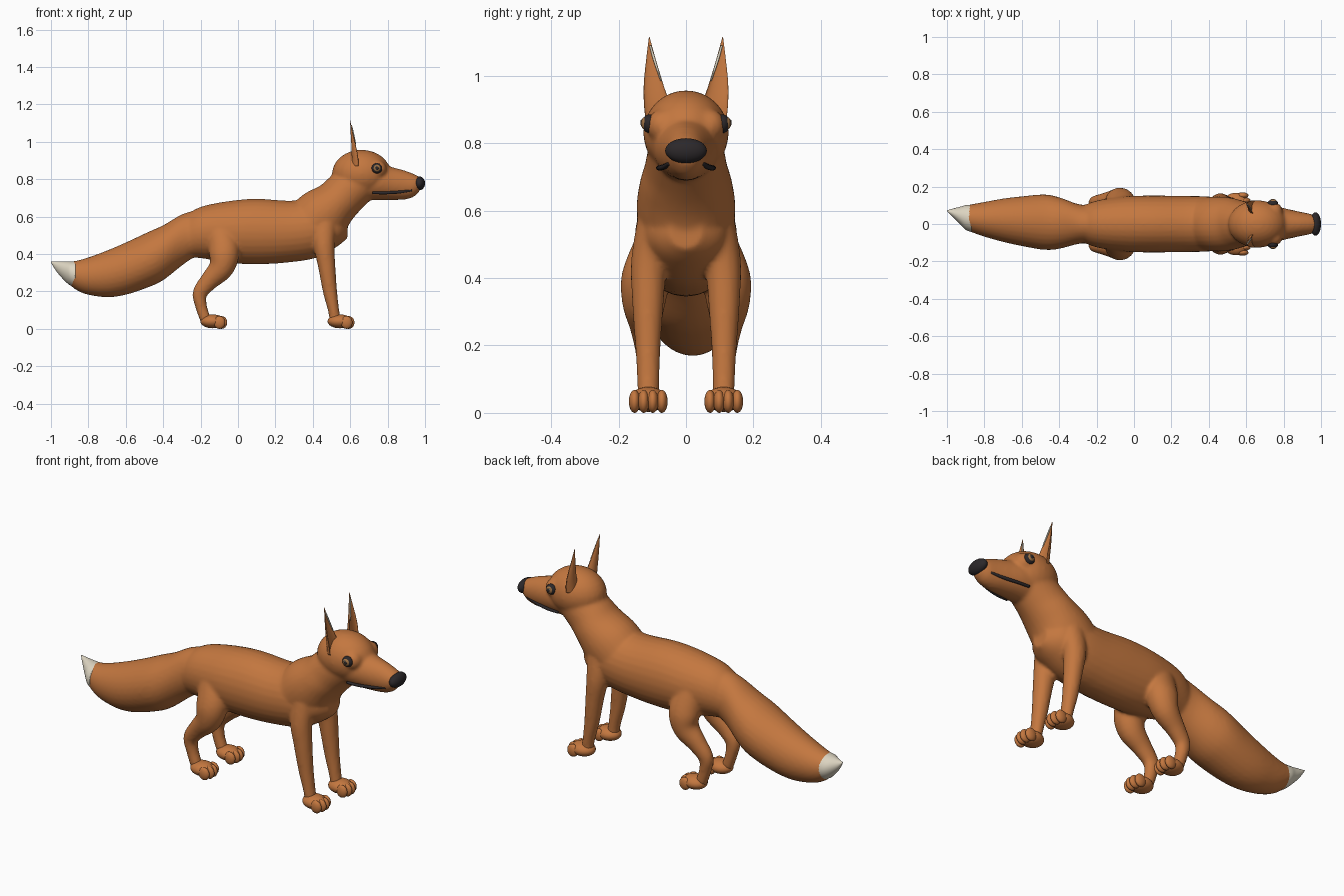
import bpy, bmesh, math
from mathutils import Vector, Matrix

cube = bpy.data.objects.get("Cube")
if cube:
    bpy.data.objects.remove(cube, do_unlink=True)


def material(name, rgb):
    m = bpy.data.materials.new(name)
    m.use_nodes = True
    m.diffuse_color = (*rgb, 1)
    bsdf = next(n for n in m.node_tree.nodes if n.type == 'BSDF_PRINCIPLED')
    bsdf.inputs["Base Color"].default_value = (*rgb, 1)
    return m


FUR = material("orange fur", (0.55, 0.185, 0.05))
CREAM = material("cream", (0.74, 0.68, 0.55))
BLACK = material("soft black", (0.025, 0.021, 0.023))
AMBER = material("amber iris", (0.35, 0.17, 0.06))


def spline(p0, p1, p2, p3, t):
    """Catmull-Rom point between p1 and p2."""
    return 0.5 * (2 * p1 + (p2 - p0) * t + (2 * p0 - 5 * p1 + 4 * p2 - p3) * t * t
                  + (3 * p1 - p0 - 3 * p2 + p3) * t ** 3)


def loft(bm, points, side=1, upright=False, scoop=1, steps=5, sides=28):
    """Sweep ellipses along points of (x, y, z, half width, half height)."""
    pts = [(Vector((x, y * side, z)), Vector((w, h, 0))) for x, y, z, w, h in points]
    path = []
    for i in range(len(pts) - 1):
        quad = [pts[max(0, min(len(pts) - 1, i + k))] for k in (-1, 0, 1, 2)]
        for s in range(steps + (i == len(pts) - 2)):
            path.append([spline(*[q[j] for q in quad], s / steps) for j in (0, 1)])
    across, rings = Vector((0, 1, 0)), []
    for i, (c, r) in enumerate(path):
        along = path[min(i + 1, len(path) - 1)][0] - path[max(i - 1, 0)][0]
        up = Vector((0, 0, 1)) if upright else across.cross(along).normalized()
        ring = []
        for k in range(sides):
            a = math.tau * k / sides
            lift = math.sin(a) * (scoop if math.sin(a) > 0 else 1)
            ring.append(bm.verts.new(c + across * math.cos(a) * r.x + up * lift * r.y))
        rings.append(ring)
    for a, b in zip(rings, rings[1:]):
        for k in range(sides):
            n = (k + 1) % sides
            bm.faces.new((a[k], a[n], b[n], b[k]))
    bm.faces.new(rings[0][::-1])
    bm.faces.new(rings[-1])


def ball(bm, centre, radii, side=1):
    x, y, z = centre
    bmesh.ops.create_uvsphere(bm, u_segments=28, v_segments=16, radius=1,
                              matrix=Matrix.Translation((x, y * side, z)) @ Matrix.Diagonal((*radii, 1)))


def finish(name, bm, mat):
    bmesh.ops.recalc_face_normals(bm, faces=bm.faces)
    mesh = bpy.data.meshes.new(name)
    bm.to_mesh(mesh)
    bm.free()
    mesh.materials.append(mat)
    for p in mesh.polygons:
        p.use_smooth = True
    ob = bpy.data.objects.new(name, mesh)
    bpy.context.collection.objects.link(ob)
    return ob


# Body: overlapping torso, neck, head, tail and legs fused into one skin
bm = bmesh.new()
loft(bm, [(-.29, 0, .49, .09, .11), (-.2, 0, .515, .125, .137), (-.05, 0, .518, .148, .165),
          (.1, 0, .52, .152, .175), (.27, 0, .52, .15, .165), (.42, 0, .535, .145, .155),
          (.53, 0, .54, .115, .10), (.585, 0, .535, .05, .05)], upright=True)
loft(bm, [(.36, 0, .52, .14, .15), (.45, 0, .605, .147, .152), (.525, 0, .675, .138, .125),
          (.58, 0, .73, .122, .12), (.66, 0, .80, .11, .115)])
ball(bm, (.66, 0, .83), (.157, .127, .127))
loft(bm, [(.67, 0, .79, .10, .105), (.75, 0, .787, .096, .098), (.83, 0, .776, .078, .087),
          (.89, 0, .769, .065, .078), (.94, 0, .767, .055, .061), (.972, 0, .775, .042, .037)],
     upright=True)
loft(bm, [(-.22, 0, .515, .10, .12), (-.3, 0, .475, .107, .137), (-.4, .005, .407, .138, .147),
          (-.48, .01, .37, .148, .148), (-.6, .015, .322, .133, .14), (-.7, .02, .294, .116, .125),
          (-.8, .025, .282, .093, .10), (-.86, .03, .285, .077, .08), (-.9, .035, .297, .064, .062)],
     upright=True)
for s in (1, -1):
    ball(bm, (.745, .067, .852), (.05, .05, .05), s)
    loft(bm, [(.46, .095, .57, .05, .065), (.46, .11, .45, .053, .056), (.475, .113, .33, .047, .046),
              (.492, .113, .2, .038, .038), (.511, .112, .1, .033, .03), (.52, .112, .04, .032, .03)], s)
    loft(bm, [(-.1, .08, .54, .06, .07), (-.075, .115, .42, .074, .082), (-.088, .125, .33, .065, .068),
              (-.155, .122, .255, .045, .05), (-.203, .117, .19, .035, .04),
              (-.197, .113, .12, .031, .031), (-.172, .112, .045, .03, .03)], s)
body = finish("body_fur", bm, FUR)
remesh = body.modifiers.new("Fuse", 'REMESH')
remesh.mode = 'VOXEL'
remesh.voxel_size = 0.009
remesh.use_smooth_shade = True
relax = body.modifiers.new("Relax", 'SMOOTH')
relax.factor = 0.5
relax.iterations = 6

# Tail tip
bm = bmesh.new()
loft(bm, [(-.87, .03, .29, .073, .071), (-.9, .035, .297, .066, .063), (-.93, .045, .31, .047, .05),
          (-.97, .06, .333, .022, .027), (-1, .07, .357, .003, .003)], upright=True)
finish("tail_tip", bm, CREAM)

# Nose
bm = bmesh.new()
ball(bm, (.97, 0, .778), (.03, .062, .037))
finish("nose", bm, BLACK)

for s, label in ((1, "left"), (-1, "right")):
    # Paws with four toes each
    for x, which in ((.545, "front"), (-.135, "hind")):
        bm = bmesh.new()
        ball(bm, (x, .112, .04), (.066, .055, .037), s)
        for k in range(4):
            d = (k - 1.5) * .027
            ball(bm, (x + .052 - abs(d) * .4, .112 + d, .034), (.031, .017, .034), s)
        finish(f"{label}_{which}_paw", bm, FUR)

    # Ear, hollow towards the front, with a pale inner edge
    bm = bmesh.new()
    loft(bm, [(.645, .086, .87, .034, .036), (.642, .088, .92, .037, .034), (.63, .097, .98, .028, .024),
              (.614, .104, 1.05, .014, .012), (.6, .109, 1.115, .001, .001)], s, scoop=-.35)
    finish(f"{label}_ear", bm, FUR)
    bm = bmesh.new()
    loft(bm, [(.629, .074, .985, .002, .003), (.616, .093, 1.045, .004, .004),
              (.606, .106, 1.09, .003, .003)], s, sides=8)
    finish(f"{label}_ear_edge", bm, CREAM)

    # Eye: dark rim, iris, pupil and glint
    for part, centre, radii, mat in (
            ("rim", (.742, .108, .858), (.029, .022, .028), BLACK),
            ("iris", (.743, .122, .859), (.019, .011, .019), AMBER),
            ("pupil", (.744, .130, .859), (.009, .005, .010), BLACK),
            ("glint", (.737, .131, .867), (.004, .004, .004), CREAM)):
        bm = bmesh.new()
        ball(bm, centre, radii, s)
        finish(f"{label}_eye_{part}", bm, mat)

    # Mouth line
    bm = bmesh.new()
    loft(bm, [(.72, .082, .727, .007, .007), (.79, .077, .727, .008, .008),
              (.86, .063, .731, .008, .008), (.93, .048, .741, .006, .006)], s, sides=10)
    finish(f"{label}_mouth_line", bm, BLACK)
